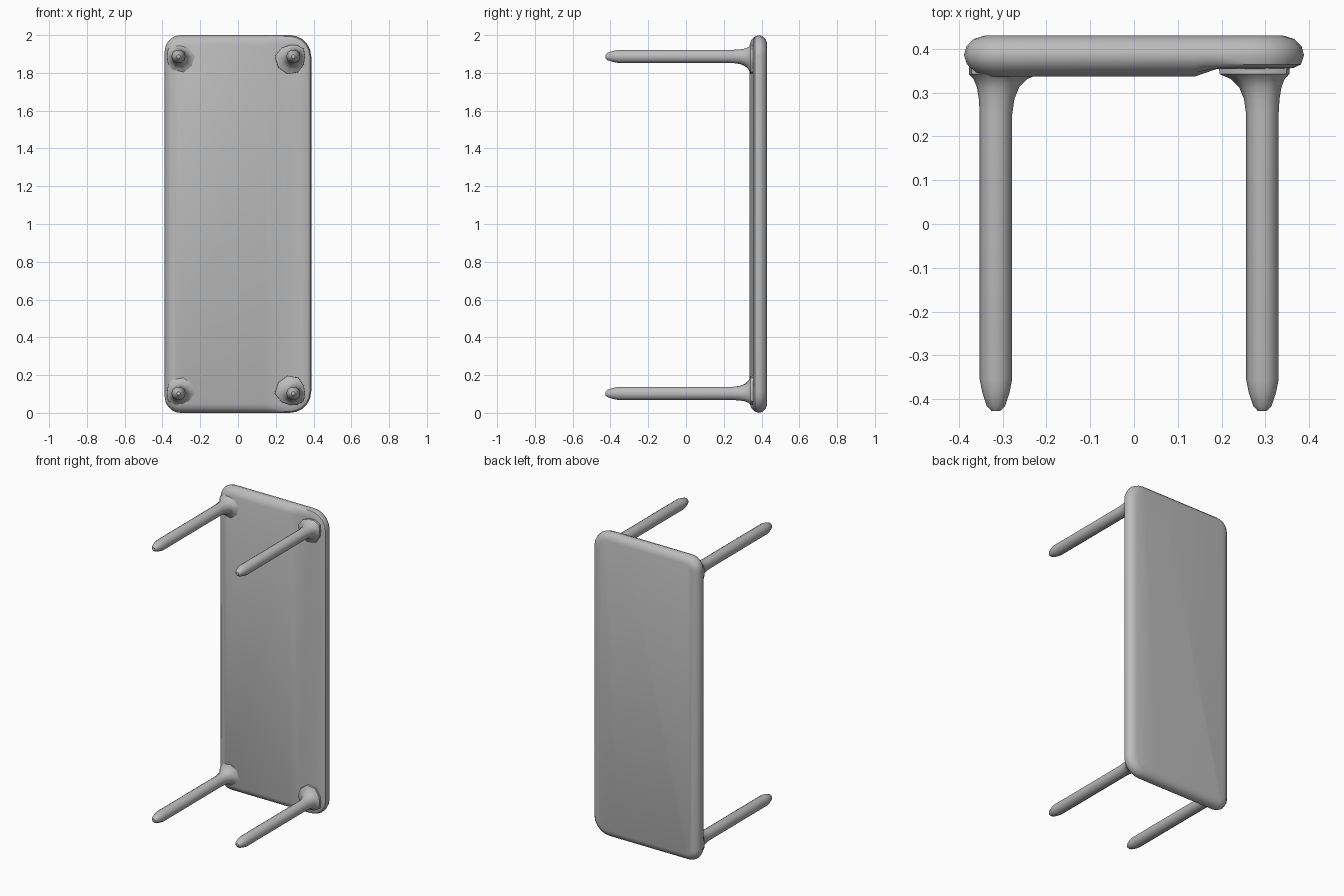
import bpy, bmesh, math

if "Cube" in bpy.data.objects:
    bpy.data.objects.remove(bpy.data.objects["Cube"])

grey = bpy.data.materials.new("plain grey")
grey.diffuse_color = (0.5, 0.5, 0.5, 1)
grey.use_nodes = True
grey.node_tree.nodes["Principled BSDF"].inputs["Base Color"].default_value = grey.diffuse_color


def finish(name, bm):
    bmesh.ops.recalc_face_normals(bm, faces=bm.faces)
    mesh = bpy.data.meshes.new(name)
    bm.to_mesh(mesh)
    bm.free()
    mesh.materials.append(grey)
    obj = bpy.data.objects.new(name, mesh)
    bpy.context.collection.objects.link(obj)
    bpy.ops.object.select_all(action='DESELECT')
    obj.select_set(True)
    bpy.context.view_layer.objects.active = obj
    bpy.ops.object.shade_smooth_by_angle(angle=math.radians(40))


def skin(rings):
    """Join equal closed rings of points and cap both ends."""
    bm = bmesh.new()
    loops = [[bm.verts.new(p) for p in ring] for ring in rings]
    n = len(loops[0])
    for a, b in zip(loops, loops[1:]):
        for i in range(n):
            j = (i + 1) % n
            bm.faces.new((a[i], a[j], b[j], b[i]))
    bm.faces.new(loops[0])
    bm.faces.new(loops[-1])
    return bm


def outline(y, inset):
    """Rounded rectangle; the right-hand corners are a little rounder."""
    pts = []
    for sx, sz, start in ((1, 1, 0), (-1, 1, 90), (-1, -1, 180), (1, -1, 270)):
        radius = 0.115 if sx > 0 else 0.085
        cx = sx * (0.388 - radius)
        cz = 1 + sz * (1 - radius)
        for k in range(6):
            a = math.radians(start + 18 * k)
            pts.append((cx + (radius - inset) * math.cos(a), y,
                        cz + (radius - inset) * math.sin(a)))
    return pts


# Table top: rounded slab standing on its end
slab = skin([outline(y, d) for y, d in (
    (0.337, 0.05), (0.346, 0.025), (0.364, 0.007), (0.385, 0),
    (0.406, 0.006), (0.422, 0.022), (0.43, 0.048))])

# Shallow step along the right of the underside
for x in (0.14, 0.19):
    bmesh.ops.bisect_plane(slab, geom=slab.verts[:] + slab.edges[:] + slab.faces[:],
                           plane_co=(x, 0, 0), plane_no=(1, 0, 0))
for v in slab.verts:
    if v.co.x > 0.18 and v.co.y < 0.356:
        v.co.y = 0.354 + (v.co.y - 0.337) * 0.2
finish("table_top", slab)


# Legs: slim rods with a flared root and blunt pointed tip
SHAFT = 0.037
PROFILE = ((0.10, 0.37), (0.098, 0.342), (0.072, 0.331), (0.053, 0.312),
           (0.042, 0.285), (SHAFT, 0.25), (SHAFT, -0.355),
           (0.031, -0.385), (0.021, -0.415), (0.010, -0.427))


def leg(name, cx, cz):
    sx = math.copysign(1, cx)
    sz = math.copysign(1, cz - 1)
    rings = []
    for r, y in PROFILE:
        ring = []
        for k in range(10):
            a = math.tau * k / 10
            c, s = math.cos(a), math.sin(a)
            flare = max(r - SHAFT, 0)
            # the flare is tighter on the sides facing the slab's rim
            out = max(c * sx, s * sz, 0)
            rr = min(r, SHAFT) + flare * (1 - 0.6 * out)
            ring.append((cx + rr * c, y, cz + rr * s))
        rings.append(ring)
    finish(name, skin(rings))


for side, x in (("left", -0.315), ("right", 0.293)):
    for level, z in (("lower", 0.103), ("upper", 1.887)):
        leg(f"{level}_{side}_leg", x, z)
